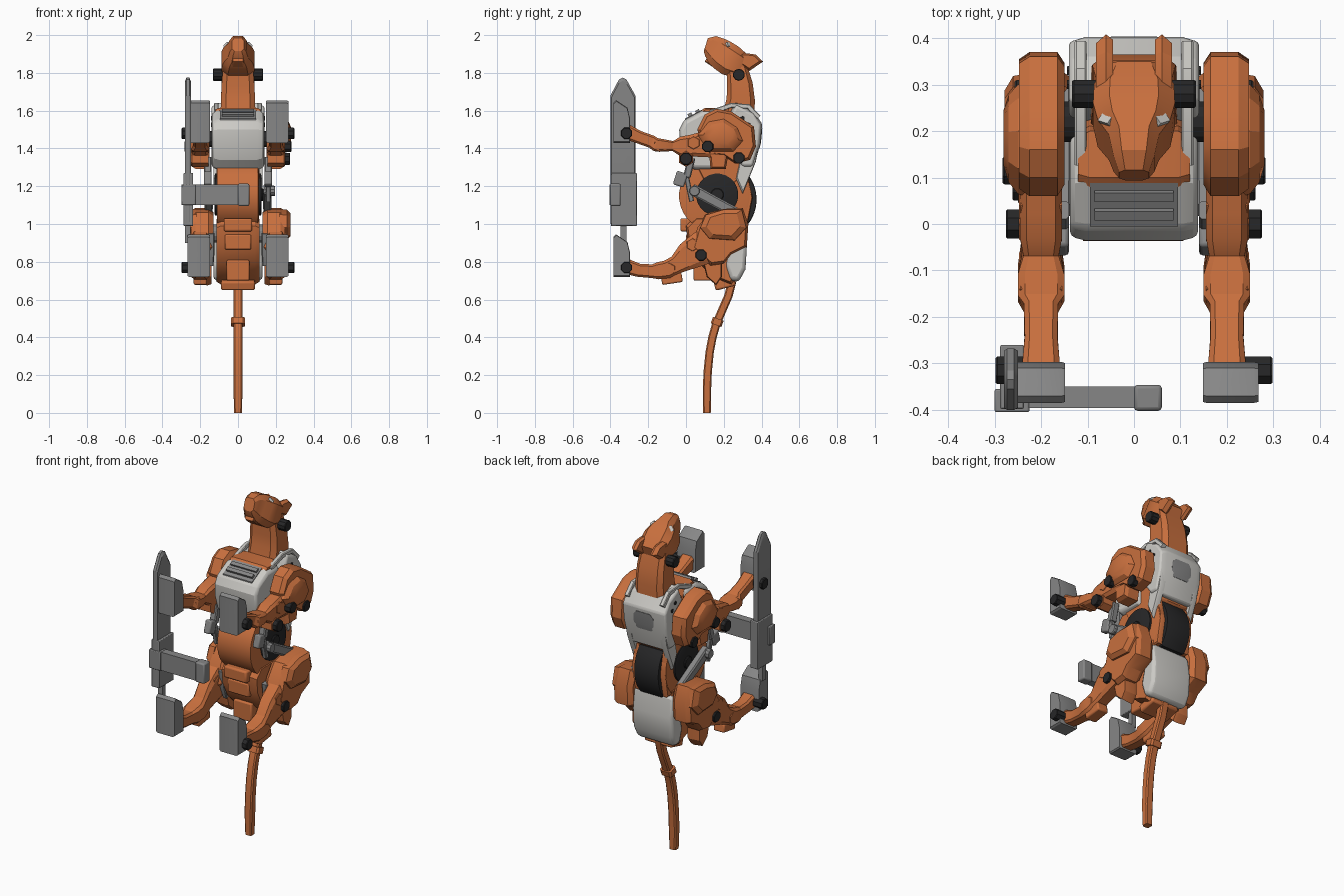
import bpy, bmesh, math
from mathutils import Matrix, Euler


def material(name, rgb):
    m = bpy.data.materials.new(name)
    m.diffuse_color = (*rgb, 1)
    return m


ORANGE = material("orange", (0.58, 0.16, 0.048))
LIGHT = material("light grey", (0.60, 0.59, 0.56))
GREY = material("mid grey", (0.24, 0.24, 0.24))
BLACK = material("black", (0.02, 0.02, 0.021))


def finish(name, bm, mat, mirror=False, bevel=0):
    bmesh.ops.recalc_face_normals(bm, faces=bm.faces)
    me = bpy.data.meshes.new(name)
    bm.to_mesh(me)
    bm.free()
    me.materials.append(mat)
    ob = bpy.data.objects.new(name, me)
    bpy.context.collection.objects.link(ob)
    if bevel:
        b = ob.modifiers.new("bevel", 'BEVEL')
        b.width, b.segments, b.limit_method = bevel, 2, 'ANGLE'
    if mirror:
        ob.modifiers.new("mirror", 'MIRROR').use_mirror_merge = False
    return ob


def skin(name, rings, mat, mirror=False, bevel=0):
    """Join matching rings of points and cap both ends."""
    bm = bmesh.new()
    vs = [[bm.verts.new(p) for p in r] for r in rings]
    n = len(vs[0])
    for a, b in zip(vs, vs[1:]):
        for i in range(n):
            j = (i + 1) % n
            bm.faces.new((a[i], a[j], b[j], b[i]))
    bm.faces.new(vs[0])
    bm.faces.new(vs[-1])
    return finish(name, bm, mat, mirror, bevel)


def slab(name, pts, layers, mat, mirror=False, bevel=0):
    """Side profile (y, z) stacked along x; layers are (x, scale)."""
    cy = sum(p[0] for p in pts) / len(pts)
    cz = sum(p[1] for p in pts) / len(pts)
    rings = [[(x, cy + (y - cy) * s, cz + (z - cz) * s) for y, z in pts] for x, s in layers]
    return skin(name, rings, mat, mirror, bevel)


def axle(name, y, z, r, x0, x1, mat, n=8, mirror=True):
    pts = [(y + r * math.cos(math.tau * (i + .5) / n), z + r * math.sin(math.tau * (i + .5) / n))
           for i in range(n)]
    return slab(name, pts, [(x0, 1), (x1 - .004, 1), (x1, .9)], mat, mirror)


def loft(name, st, mat, x=0, cham=.3, mirror=False):
    """Chamfered sections along a side path; stations are (y, z, half width, half depth)."""
    rings = []
    for i, (y, z, hx, hd) in enumerate(st):
        a, b = st[max(i - 1, 0)], st[min(i + 1, len(st) - 1)]
        ty, tz = b[0] - a[0], b[1] - a[1]
        l = math.hypot(ty, tz)
        ny, nz = -tz / l, ty / l
        k = 1 - cham
        sec = [(1, -k), (1, k), (k, 1), (-k, 1), (-1, k), (-1, -k), (-k, -1), (k, -1)]
        rings.append([(x + u * hx, y + ny * v * hd, z + nz * v * hd) for u, v in sec])
    return skin(name, rings, mat, mirror)


def box(name, lo, hi, mat, mirror=False, bevel=0, rot=(0, 0, 0)):
    bm = bmesh.new()
    mid = [(a + b) / 2 for a, b in zip(lo, hi)]
    size = [b - a for a, b in zip(lo, hi)]
    bmesh.ops.create_cube(bm, size=1, matrix=Matrix.Translation(mid) @ Euler(rot).to_matrix().to_4x4()
                          @ Matrix.Diagonal((*size, 1)))
    return finish(name, bm, mat, mirror, bevel)


def wide(h, s=.92, edge=.025):
    return [(-h, s), (-h + edge, 1), (h - edge, 1), (h, s)]


# Head and neck
loft("head", [(.335, 1.825, .06, .045), (.285, 1.842, .086, .072), (.235, 1.866, .088, .085), (.195, 1.893, .078, .083),
              (.165, 1.917, .054, .076), (.13, 1.942, .044, .06), (.105, 1.95, .032, .036)], ORANGE, cham=.4)
loft("lower_jaw", [(.23, 1.815, .06, .025), (.16, 1.845, .04, .022), (.108, 1.875, .027, .018)], ORANGE)
slab("ear", [(.27, 1.90), (.31, 1.905), (.37, 1.897), (.408, 1.86), (.335, 1.81), (.29, 1.84)],
     [(.045, .85), (.06, 1), (.082, .75)], ORANGE, True)
box("eye", (.042, .213, 1.939), (.072, .241, 1.953), LIGHT, True, rot=(-.4, .75, .3))
axle("head_pivot", .28, 1.79, .032, .07, .133, BLACK, 10)
loft("neck", [(.27, 1.52, .094, .09), (.29, 1.66, .09, .075), (.285, 1.74, .087, .068), (.27, 1.83, .08, .055)],
     ORANGE)
slab("collar", [(.08, 1.53), (.08, 1.60), (.10, 1.615), (.20, 1.615), (.22, 1.53)], wide(.12, .8), ORANGE)

# Chest shell, vent and core
slab("chest_shell", [(-.01, 1.55), (-.036, 1.50), (-.033, 1.42), (-.01, 1.34), (.04, 1.285), (.2, 1.285),
                     (.2, 1.60), (.09, 1.603)], wide(.138, .9, .035), LIGHT, bevel=.012)
slab("vent_plate", [(-.005, 1.54), (-.005, 1.558), (.088, 1.607), (.088, 1.58)], [(-.095, 1), (.095, 1)], GREY)
for y in (.01, .05):
    box("vent_slat", (-.085, y, 1.566 + y * .45), (.085, y + .022, 1.582 + y * .45), GREY, rot=(.48, 0, 0))
slab("chest_core", [(.06, 1.28), (.06, 1.56), (.32, 1.58), (.36, 1.45), (.33, 1.28), (.25, 1.2), (.1, 1.2)],
     wide(.115), ORANGE)

# Back shell with window, side trim and rails
slab("back_shell", [(.26, 1.645), (.36, 1.595), (.403, 1.53), (.393, 1.42), (.355, 1.29), (.30, 1.29),
                    (.22, 1.40), (.22, 1.56)], wide(.14, .88, .035), LIGHT, bevel=.008)
slab("back_window", [(.375, 1.40), (.392, 1.435), (.40, 1.505), (.404, 1.505), (.397, 1.432), (.389, 1.40)],
     [(-.065, .6), (-.045, 1), (.045, 1), (.065, .6)], GREY)
slab("back_trim", [(.39, 1.44), (.37, 1.33), (.30, 1.16), (.265, 1.24), (.30, 1.40)],
     [(.095, 1), (.12, 1), (.13, .9)], LIGHT, True)
loft("back_rail", [(.13, 1.59, .013, .013), (.24, 1.628, .013, .013), (.33, 1.622, .013, .013),
                   (.385, 1.565, .013, .013)], LIGHT, x=.115, mirror=True)
for y, z in ((.30, 1.56), (.33, 1.525)):
    axle("shell_rivet", y, z, .012, .12, .144, BLACK, 6)

# Waist drum with side discs and curved spine panel
axle("waist_drum", .155, 1.15, .192, -.11, .11, ORANGE, 32, False)
axle("waist_disc", .165, 1.155, .112, .10, .125, BLACK, 24)
axle("disc_hub", .165, 1.155, .035, .12, .135, BLACK, 12)
arc = [(.16 + .214 * math.cos(math.radians(a)), 1.13 + .214 * math.sin(math.radians(a))) for a in range(-40, 41, 10)]
slab("spine_panel", arc + [(.25, 1.26), (.25, 1.0)], [(-.078, .95), (-.07, 1), (.07, 1), (.078, .95)], BLACK)
slab("spine_frame", [(.2, 1.27), (.325, 1.27), (.352, 1.14), (.325, 1.0), (.2, 1.0)],
     [(.078, 1), (.10, 1), (.108, .95)], ORANGE, True)

# Pelvis
slab("pelvis", [(0, .99), (.05, 1.04), (.30, 1.04), (.29, .75), (.24, .68), (.14, .72), (.06, .80), (.01, .90)],
     wide(.115), ORANGE)
box("belly_plate", (-.075, -.03, .96), (.075, .08, 1.03), ORANGE, bevel=.01)
box("pelvis_plate", (-.07, .0, .865), (.07, .1, .945), ORANGE, bevel=.008)
box("groin_block", (-.06, .04, .70), (.06, .2, .81), ORANGE, bevel=.008)
box("tail_mount", (-.09, .15, .66), (.09, .26, .71), ORANGE, bevel=.01, rot=(.25, 0, 0))
slab("rump_shell", [(.21, 1.0), (.305, 1.0), (.322, .88), (.315, .76), (.28, .695), (.235, .70), (.21, .78),
                    (.23, .86)], wide(.13), LIGHT, bevel=.015)

# Tail
loft("tail", [(.245, .70, .024, .022), (.225, .62, .024, .022), (.19, .54, .024, .022), (.16, .47, .024, .022),
              (.14, .40, .024, .022), (.125, .32, .024, .022), (.115, .22, .024, .022),
              (.111, .12, .024, .022), (.111, .0, .02, .02)], ORANGE)
loft("tail_knuckle", [(.171, .498, .036, .03), (.159, .465, .036, .03)], ORANGE)

# Shoulders and front legs
slab("shoulder", [(.06, 1.50), (.10, 1.58), (.16, 1.61), (.24, 1.595), (.36, 1.515), (.37, 1.41), (.34, 1.34),
                  (.26, 1.32), (.20, 1.36), (.10, 1.37)],
     [(.15, .85), (.165, 1), (.225, 1), (.247, .9)], ORANGE, True)
slab("shoulder_pad", [(.065, 1.47), (.12, 1.54), (.20, 1.555), (.27, 1.51), (.30, 1.44), (.25, 1.385), (.12, 1.385)],
     [(.22, 1.08), (.25, 1), (.27, .8), (.281, .5)], ORANGE, True)
slab("shoulder_flap", [(.12, 1.40), (.13, 1.29), (.21, 1.29), (.23, 1.40)], [(.15, 1), (.22, 1), (.24, .8)],
     ORANGE, True)
loft("front_leg", [(.17, 1.43, .045, .08), (.03, 1.415, .045, .058), (-.03, 1.41, .045, .052),
                   (-.07, 1.413, .038, .026), (-.11, 1.415, .05, .032), (-.16, 1.42, .05, .036),
                   (-.18, 1.435, .037, .034), (-.25, 1.46, .035, .034), (-.33, 1.495, .042, .042)],
     ORANGE, x=.2, mirror=True)

# Hips and hind legs
slab("thigh", [(.12, 1.06), (.20, 1.08), (.30, 1.085), (.33, 1.0), (.322, .88), (.24, .84), (.20, .79), (.13, .78),
               (.03, .87), (.06, .98)], [(.13, .85), (.155, 1), (.225, 1), (.25, .9)], ORANGE, True)
slab("thigh_pad", [(.10, 1.05), (.20, 1.08), (.30, 1.08), (.325, .98), (.26, .91), (.12, .92), (.07, .98)],
     [(.22, 1), (.26, .95), (.279, .7)], ORANGE, True)
slab("thigh_flap", [(.09, .80), (.11, .72), (.16, .675), (.19, .72), (.19, .82)], [(.14, .9), (.16, 1), (.22, .9)],
     ORANGE, True)
loft("hind_leg", [(.17, .91, .045, .1), (.08, .87, .047, .09), (.01, .83, .045, .075), (-.05, .785, .042, .05),
                  (-.10, .76, .05, .048), (-.15, .752, .048, .045), (-.18, .75, .037, .036),
                  (-.25, .755, .036, .035), (-.33, .78, .042, .042)], ORANGE, x=.2, mirror=True)
box("heel_spur", (.165, -.13, .685), (.235, -.02, .735), ORANGE, True, .008, (.15, 0, 0))

# Paws and ankles shared by both leg pairs
for pair, dz in (("front", 0), ("hind", -.71)):
    slab(pair + "_paw", [(-.385, 1.43), (-.385, 1.64), (-.37, 1.655), (-.31, 1.615), (-.297, 1.56), (-.297, 1.43)],
         [(.148, .95), (.156, 1), (.258, 1), (.268, .95)], GREY, True).location.z = dz
    axle(pair + "_ankle", -.315, 1.48 + dz, .032, .19, .298, BLACK, 8)

# Leg joints
for y, z, r, x in ((.115, 1.41, .032, .283), (.28, 1.35, .032, .257), (0, 1.345, .034, .276), (.08, .835, .032, .262)):
    axle("joint_pin", y, z, r, .225, x, BLACK, 8)
for y, z, r in ((.04, 1.43, .036), (-.14, 1.415, .034), (.035, .89, .036), (-.09, .76, .036), (.0, 1.345, .042)):
    axle("joint_cap", y, z, r, .155, .248, ORANGE, 6)
axle("shoulder_axle", .22, 1.45, .045, .10, .17, BLACK, 12)
axle("hip_axle", .20, .95, .05, .10, .17, GREY, 12)

# Side pistons, upper and lower
loft("piston", [(.03, 1.35, .02, .02), (.005, 1.25, .02, .02), (.004, 1.245, .013, .013), (.03, 1.12, .013, .013)],
     GREY, x=.16, mirror=True)
loft("lower_piston", [(.06, .95, .018, .02), (.07, .86, .018, .02), (.09, .78, .012, .012)], GREY, x=.142, mirror=True)
box("piston_bracket", (.14, -.06, 1.20), (.18, .0, 1.275), GREY, True, .008, (-.3, 0, 0))
loft("side_link", [(.03, 1.185, .02, .03), (.15, 1.12, .022, .028), (.28, 1.05, .02, .028)], GREY, x=.155, mirror=True)
axle("link_pin", .045, 1.175, .028, .14, .195, GREY, 10)

# Blade held on the left paws, with crossbar
slab("blade", [(-.40, 1.0), (-.40, 1.68), (-.355, 1.765), (-.335, 1.775), (-.315, 1.765), (-.268, 1.68), (-.268, 1.0)],
     [(-.28, .93), (-.273, 1), (-.258, 1), (-.25, .93)], GREY)
box("blade_housing", (-.288, -.398, .99), (-.237, -.26, 1.27), GREY, bevel=.004)
box("blade_handle", (-.28, -.347, .90), (-.252, -.315, 1.0), GREY)
box("crossbar_clamp", (-.30, -.405, 1.10), (-.225, -.355, 1.21), GREY, bevel=.004)
box("crossbar", (-.24, -.396, 1.1), (.01, -.35, 1.208), GREY)
box("crossbar_end", (0, -.402, 1.095), (.06, -.346, 1.214), GREY, bevel=.008)

# Smooth curved areas, keep hard edges
for ob in bpy.context.scene.objects:
    ob.select_set(True)
    bpy.context.view_layer.objects.active = ob
bpy.ops.object.shade_smooth_by_angle(angle=math.radians(25))
